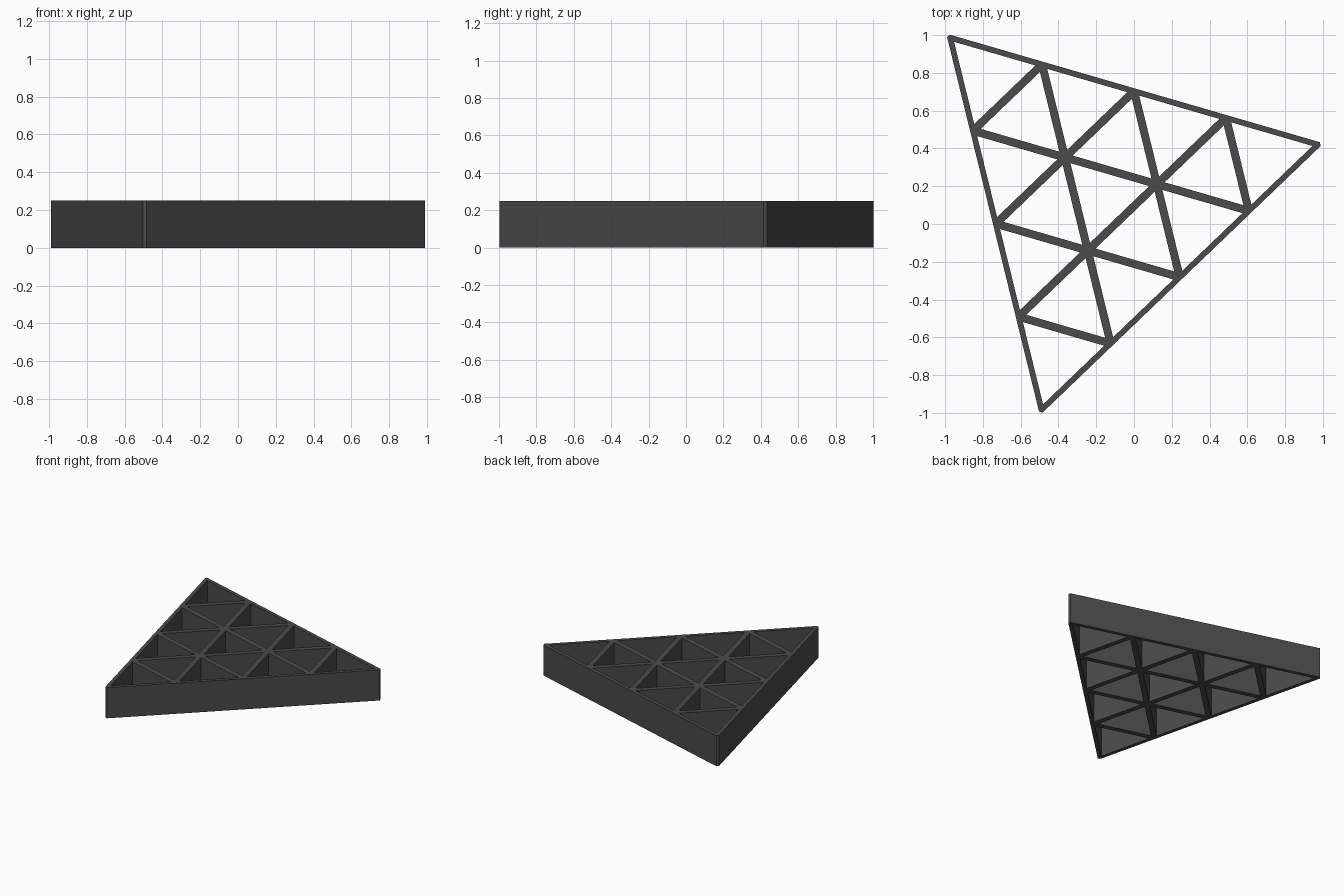
import bpy, bmesh
from math import cos, sin, radians, sqrt
from mathutils import Vector

if "Cube" in bpy.data.objects:
    bpy.data.objects.remove(bpy.data.objects["Cube"])

HEIGHT = 0.25
SIDE = 2.08            # outer side before the corners are blunted
CUT = 0.02             # corner cut along each side
WALL, RIB = 0.015, 0.021   # half thicknesses
N = 4                  # cells along a side
G = Vector((-0.163, 0.141))

# Directions from the centroid to the three corners
dirs = [Vector((cos(radians(a)), sin(radians(a)))) for a in (133.8, 13.8, 253.8)]
corners = [G + d * SIDE / sqrt(3) for d in dirs]
RC = SIDE / sqrt(3) - 2 * WALL      # radius of the wall centreline triangle


def cell(idx, sign):
    """Triangle bounded by one grid line per direction, inset by half the wall or rib."""
    h = [-RC / 2 + i * 1.5 * RC / N + sign * (WALL if i == 0 else RIB) for i in idx]
    pts = []
    for k in range(3):
        v = h[:]
        v[k] = -(h[(k + 1) % 3] + h[(k + 2) % 3])
        pts.append(G + sum((d * x for d, x in zip(dirs, v)), Vector((0, 0))) * 2 / 3)
    return pts


# Outer outline with blunted corners
outline = []
for k in range(3):
    p, prev, nxt = corners[k], corners[k - 1], corners[(k + 1) % 3]
    outline += [p + (prev - p).normalized() * CUT, p + (nxt - p).normalized() * CUT]

# Triangular openings, pointing both ways
loops = [outline]
for i in range(N):
    for j in range(N):
        if i + j < N:
            loops.append(cell((i, j, N - 1 - i - j), 1))
        k = N + 1 - i - j
        if i >= 1 and j >= 1 and 1 <= k < N:
            loops.append(cell((i, j, k), -1))

# Flat filled profile, extruded to a lattice
curve = bpy.data.curves.new("triangular_lattice", 'CURVE')
curve.dimensions = '2D'
curve.fill_mode = 'BOTH'
curve.extrude = HEIGHT / 2
for pts in loops:
    s = curve.splines.new('POLY')
    s.points.add(len(pts) - 1)
    for q, p in zip(s.points, pts):
        q.co = (p.x, p.y, 0, 1)
    s.use_cyclic_u = True
    s.use_smooth = False
obj = bpy.data.objects.new("triangular_lattice", curve)
bpy.context.collection.objects.link(obj)
bpy.context.view_layer.objects.active = obj
obj.select_set(True)
bpy.ops.object.convert(target='MESH')
obj = bpy.context.view_layer.objects.active

# Weld caps to walls and stand on the ground
bm = bmesh.new()
bm.from_mesh(obj.data)
bmesh.ops.remove_doubles(bm, verts=bm.verts, dist=0.0005)
bmesh.ops.translate(bm, verts=bm.verts, vec=(0, 0, HEIGHT / 2))
bmesh.ops.recalc_face_normals(bm, faces=bm.faces)
for f in bm.faces:
    f.smooth = False
bm.to_mesh(obj.data)
bm.free()

mat = bpy.data.materials.new("dark_grey")
mat.diffuse_color = (0.07, 0.07, 0.07, 1)
mat.use_nodes = True
mat.node_tree.nodes["Principled BSDF"].inputs["Base Color"].default_value = mat.diffuse_color
obj.data.materials.append(mat)
